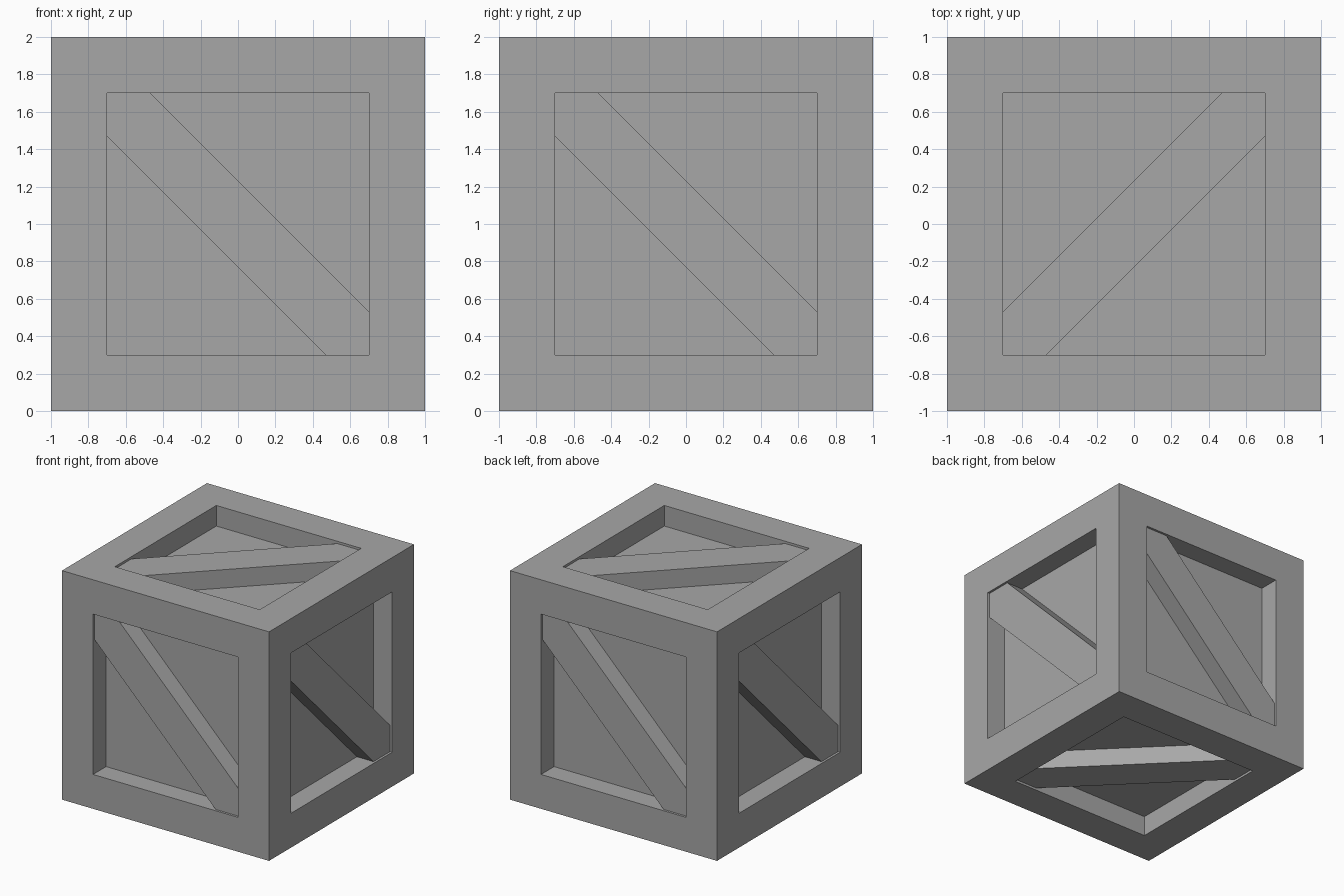
import bpy, bmesh
from math import pi
from mathutils import Matrix, Vector

HALF = 1.0        # half the crate size
OPEN = 0.70       # half the panel opening
DEPTH = 0.18      # panel recess
GAP = 0.02        # brace sits this far below the frame
CUT = 0.47        # where the brace edges meet the opening

cube = bpy.data.objects.get("Cube")
if cube:
    bpy.data.objects.remove(cube, do_unlink=True)

grey = bpy.data.materials.new("crate_grey")
grey.use_nodes = True
colour = (0.39, 0.39, 0.39, 1)
grey.diffuse_color = colour
grey.node_tree.nodes["Principled BSDF"].inputs["Base Color"].default_value = colour


def add_object(name, bm):
    bmesh.ops.recalc_face_normals(bm, faces=bm.faces)
    mesh = bpy.data.meshes.new(name)
    bm.to_mesh(mesh)
    bm.free()
    mesh.materials.append(grey)
    obj = bpy.data.objects.new(name, mesh)
    bpy.context.collection.objects.link(obj)
    return obj


# Crate body: a cube with a sunken panel on every side
bm = bmesh.new()
bmesh.ops.create_cube(bm, size=2 * HALF)
sides = list(bm.faces)
bmesh.ops.inset_individual(bm, faces=sides, thickness=HALF - OPEN, use_even_offset=True)
for face in sides:
    normal = face.normal.copy()
    panel = bmesh.ops.extrude_discrete_faces(bm, faces=[face])["faces"][0]
    bmesh.ops.translate(bm, verts=panel.verts, vec=-normal * DEPTH)
add_object("crate_body", bm).location.z = HALF


# Diagonal brace: six-sided plate filling two corners of the front opening
def add_brace(name, rotation):
    outline = [(-OPEN, OPEN), (-CUT, OPEN), (OPEN, -CUT),
               (OPEN, -OPEN), (CUT, -OPEN), (-OPEN, CUT)]
    bm = bmesh.new()
    base = bm.faces.new([bm.verts.new((x, GAP - HALF, z)) for x, z in outline])
    new = bmesh.ops.extrude_face_region(bm, geom=[base], use_keep_orig=True)["geom"]
    bmesh.ops.translate(bm, verts=[v for v in new if isinstance(v, bmesh.types.BMVert)],
                        vec=Vector((0, DEPTH - GAP, 0)))
    bmesh.ops.transform(bm, matrix=rotation, verts=bm.verts)
    add_object(name, bm).location.z = HALF


for i, side in enumerate(("front", "left", "back", "right")):
    add_brace(side + "_brace", Matrix.Rotation(i * pi / 2, 4, "Z"))

# Top brace runs along x = y, bottom brace along x = -y
quarter = Matrix.Rotation(pi / 2, 4, "Z")
add_brace("top_brace", quarter @ Matrix.Rotation(-pi / 2, 4, "X"))
add_brace("bottom_brace", quarter @ Matrix.Rotation(pi / 2, 4, "X"))
